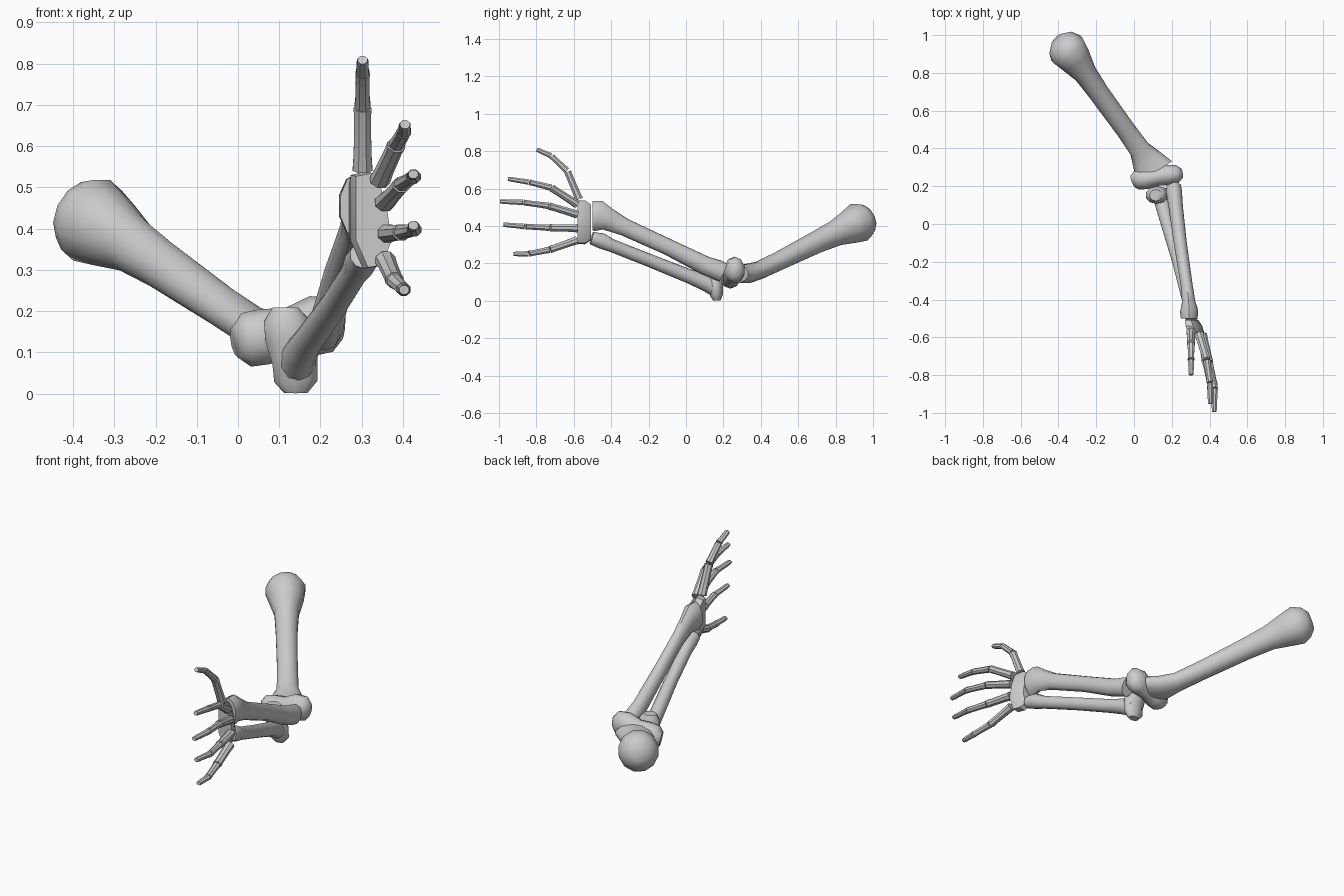
import bpy, bmesh, math
from mathutils import Vector


def finish(name, bm, angle=50):
    bmesh.ops.recalc_face_normals(bm, faces=bm.faces)
    me = bpy.data.meshes.new(name)
    bm.to_mesh(me)
    bm.free()
    ob = bpy.data.objects.new(name, me)
    bpy.context.collection.objects.link(ob)
    bpy.ops.object.select_all(action='DESELECT')
    ob.select_set(True)
    bpy.context.view_layer.objects.active = ob
    bpy.ops.object.shade_smooth_by_angle(angle=math.radians(angle))
    return ob


def loft(bm, sections, sides=10, hint=(0, 0, 1)):
    """Skin elliptical rings; each section is (x, y, z, half width, half height)."""
    pts = [Vector(s[:3]) for s in sections]
    rings = []
    for i, s in enumerate(sections):
        t = (pts[min(i + 1, len(pts) - 1)] - pts[max(i - 1, 0)]).normalized()
        u = t.cross(Vector(hint)).normalized()
        v = u.cross(t)
        ring = []
        for k in range(sides):
            a = 2 * math.pi * (k + 0.5) / sides
            ring.append(bm.verts.new(pts[i] + u * s[3] * math.cos(a) + v * s[4] * math.sin(a)))
        rings.append(ring)
    for a, b in zip(rings, rings[1:]):
        for k in range(sides):
            j = (k + 1) % sides
            bm.faces.new((a[k], a[j], b[j], b[k]))
    bm.faces.new(rings[0])
    bm.faces.new(rings[-1])


# Upper arm bone: knobbed head, shaft, flared elbow end
bm = bmesh.new()
loft(bm, [(-0.405, 0.975, 0.445, 0.045, 0.05),
          (-0.385, 0.955, 0.435, 0.085, 0.085),
          (-0.355, 0.925, 0.42, 0.105, 0.108),
          (-0.315, 0.875, 0.395, 0.09, 0.092),
          (-0.26, 0.80, 0.362, 0.064, 0.07),
          (-0.19, 0.70, 0.315, 0.057, 0.06),
          (-0.045, 0.50, 0.215, 0.054, 0.05),
          (0.03, 0.395, 0.165, 0.058, 0.048),
          (0.075, 0.325, 0.145, 0.09, 0.052),
          (0.115, 0.27, 0.145, 0.11, 0.05)], 12)
finish("upper_arm_bone", bm)

# Elbow roller with two lobes across the lower end
bm = bmesh.new()
loft(bm, [(-0.005, 0.225, 0.125, 0.035, 0.04),
          (0.02, 0.235, 0.13, 0.056, 0.066),
          (0.065, 0.24, 0.138, 0.058, 0.068),
          (0.125, 0.25, 0.15, 0.05, 0.058),
          (0.185, 0.26, 0.165, 0.056, 0.072),
          (0.23, 0.265, 0.167, 0.05, 0.066),
          (0.255, 0.27, 0.165, 0.025, 0.035)], 10)
finish("elbow_roller", bm)

# Radius: round head at the elbow, broad wrist end
bm = bmesh.new()
loft(bm, [(0.21, 0.20, 0.152, 0.040, 0.052),
          (0.212, 0.17, 0.165, 0.044, 0.054),
          (0.220, 0.10, 0.19, 0.040, 0.050),
          (0.245, -0.10, 0.29, 0.036, 0.044),
          (0.28, -0.33, 0.395, 0.033, 0.047),
          (0.29, -0.42, 0.438, 0.037, 0.062),
          (0.292, -0.465, 0.455, 0.050, 0.082),
          (0.292, -0.50, 0.455, 0.046, 0.080)], 10)
finish("radius_bone", bm)

# Ulna shaft
bm = bmesh.new()
loft(bm, [(0.14, 0.17, 0.06, 0.045, 0.045),
          (0.15, 0.11, 0.095, 0.042, 0.045),
          (0.172, 0.02, 0.13, 0.037, 0.038),
          (0.235, -0.20, 0.218, 0.034, 0.035),
          (0.285, -0.40, 0.297, 0.033, 0.035),
          (0.298, -0.45, 0.32, 0.040, 0.042),
          (0.305, -0.505, 0.336, 0.034, 0.034)], 10)
finish("ulna_bone", bm)

# Hooked elbow end of the ulna
bm = bmesh.new()
loft(bm, [(0.14, 0.165, 0.002, 0.03, 0.02),
          (0.14, 0.163, 0.03, 0.055, 0.034),
          (0.138, 0.158, 0.08, 0.058, 0.04),
          (0.122, 0.155, 0.14, 0.060, 0.048),
          (0.115, 0.152, 0.18, 0.055, 0.045),
          (0.115, 0.152, 0.208, 0.033, 0.03)], 10, (0, 1, 0))
finish("ulna_hook", bm)

# Palm block: the octagonal outline seen from the front
outline = [(0.285, 0.53), (0.325, 0.538), (0.345, 0.51), (0.362, 0.45),
           (0.374, 0.37), (0.35, 0.308), (0.315, 0.302), (0.285, 0.37)]
bm = bmesh.new()
rings = []
for y, scale, shift in ((-0.508, 0.80, -0.025), (-0.54, 1.0, -0.012), (-0.58, 0.97, 0.0)):
    rings.append([bm.verts.new((0.33 + (x - 0.33) * scale + shift, y, 0.42 + (z - 0.42) * scale))
                  for x, z in outline])
for a, b in zip(rings, rings[1:]):
    for k in range(8):
        bm.faces.new((a[k], a[(k + 1) % 8], b[(k + 1) % 8], b[k]))
bm.faces.new(rings[0])
bm.faces.new(rings[-1])
finish("palm", bm, 30)

# Fingers: three separate tapered segments between listed joints
fingers = {
    "thumb": [(0.302, -0.57, 0.54), (0.302, -0.635, 0.695), (0.302, -0.72, 0.775), (0.302, -0.80, 0.81)],
    "index_finger": [(0.343, -0.58, 0.515), (0.385, -0.72, 0.605), (0.403, -0.84, 0.635), (0.405, -0.955, 0.653)],
    "middle_finger": [(0.355, -0.58, 0.462), (0.398, -0.735, 0.508), (0.427, -0.87, 0.526), (0.425, -0.998, 0.532)],
    "ring_finger": [(0.362, -0.58, 0.388), (0.398, -0.73, 0.391), (0.428, -0.86, 0.397), (0.425, -0.98, 0.408)],
    "little_finger": [(0.357, -0.58, 0.325), (0.380, -0.73, 0.273), (0.402, -0.84, 0.252), (0.403, -0.925, 0.251)],
}
for name, joints in fingers.items():
    bm = bmesh.new()
    for i, (p, q) in enumerate(zip(joints, joints[1:])):
        p, q = Vector(p), Vector(q)
        w = (0.026, 0.021, 0.018)[i]
        secs = []
        for f, s in ((0.02, 1.0), (0.25, 0.9), (0.8, 0.84), (0.97, 0.9 if i < 2 else 0.7)):
            c = p.lerp(q, f)
            secs.append((c.x, c.y, c.z, w * s, w * s * 0.9))
        loft(bm, secs, 8)
    finish(name, bm, 30)
